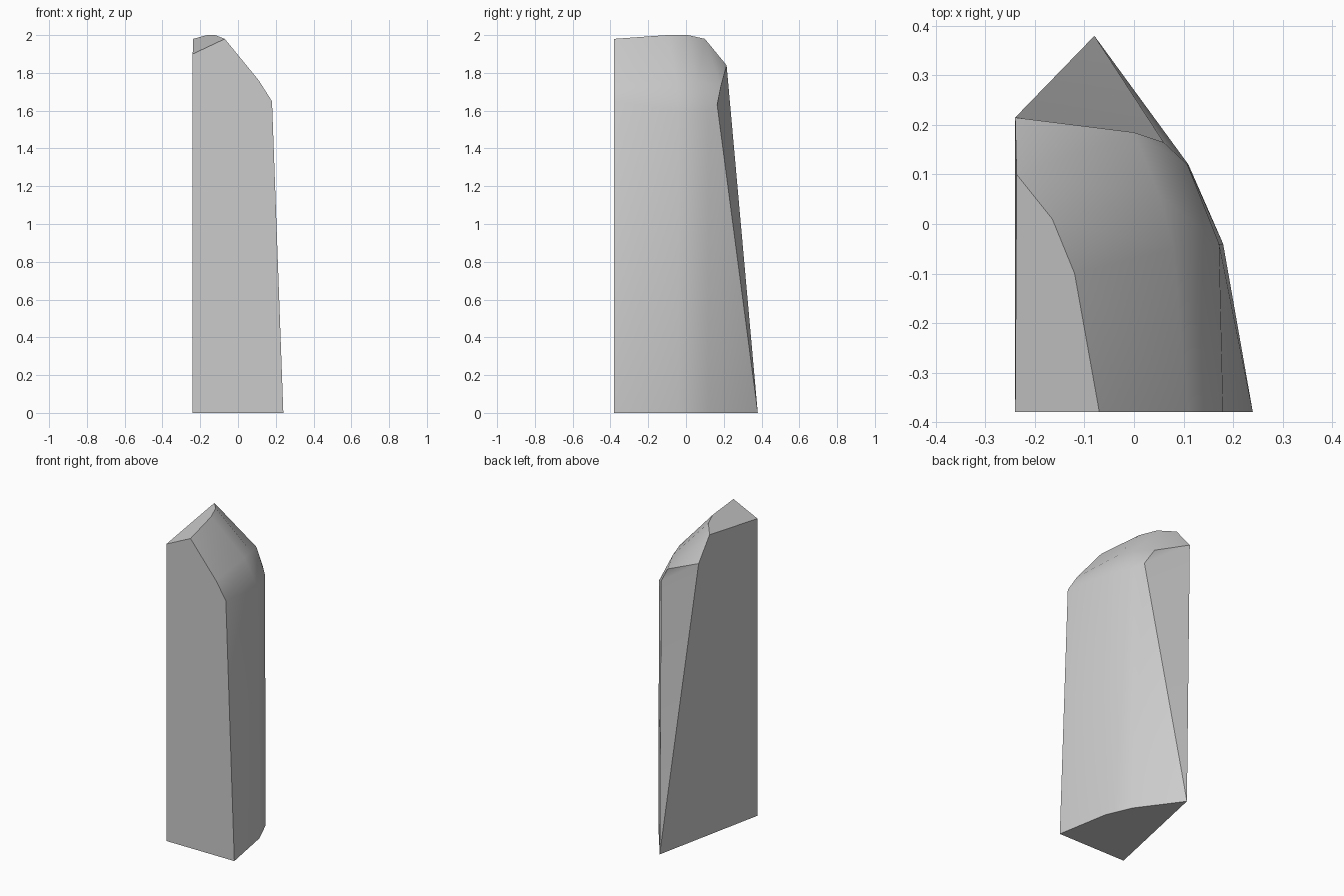
import bpy, bmesh, math

cube = bpy.data.objects.get("Cube")
if cube:
    bpy.data.objects.remove(cube, do_unlink=True)


def make_material(name, color):
    mat = bpy.data.materials.new(name)
    mat.use_nodes = True
    mat.diffuse_color = color
    mat.node_tree.nodes["Principled BSDF"].inputs["Base Color"].default_value = color
    return mat


# Cross-sections of the curved side, each running from front to back
foot = [(.24, -.38, 0), (.18, -.04, 0), (.11, .12, 0), (-.08, .38, 0)]
rim = [(.18, -.38, 1.65), (.172, -.04, 1.6), (.108, .12, 1.6), (.06, .165, 1.63)]
shoulder = [(.11, -.38, 1.76), (.08, -.05, 1.77), (.05, .06, 1.76), (0, .185, 1.73)]
crest = [(-.07, -.38, 1.98), (-.12, -.1, 2), (-.165, .01, 2), (-.237, .1, 1.98)]
rows = [foot, rim, shoulder, crest]

# Flat side: front corner at the foot and top, and the rear corner
corner_low, corner_top, rear = (-.24, -.38, 0), (-.24, -.38, 1.9), (-.24, .215, 1.84)

bm = bmesh.new()
grid = [[bm.verts.new(p) for p in row] for row in rows]
low, top, back = [bm.verts.new(p) for p in (corner_low, corner_top, rear)]

# Curved side and rounded shoulder
for lower, upper in zip(grid, grid[1:]):
    for i in range(len(lower) - 1):
        bm.faces.new((lower[i], lower[i + 1], upper[i + 1], upper[i]))
    bm.faces.new((lower[-1], back, upper[-1]))

# Front, underside, sloped cap and flat side
bm.faces.new([low] + [row[0] for row in grid] + [top])
bm.faces.new([low] + grid[0][::-1])
bm.faces.new([top] + grid[-1])
bm.faces.new((low, top, grid[-1][-1], back))
bm.faces.new((low, back, grid[0][-1]))
bmesh.ops.recalc_face_normals(bm, faces=bm.faces)

mesh = bpy.data.meshes.new("stone_shard")
bm.to_mesh(mesh)
bm.free()
shard = bpy.data.objects.new("stone_shard", mesh)
bpy.context.collection.objects.link(shard)
mesh.materials.append(make_material("pale_grey_stone", (.6, .6, .6, 1)))

# Soft curve with crisp edges around the flat cuts
bpy.ops.object.select_all(action="DESELECT")
shard.select_set(True)
bpy.context.view_layer.objects.active = shard
bpy.ops.object.shade_smooth_by_angle(angle=math.radians(32))
